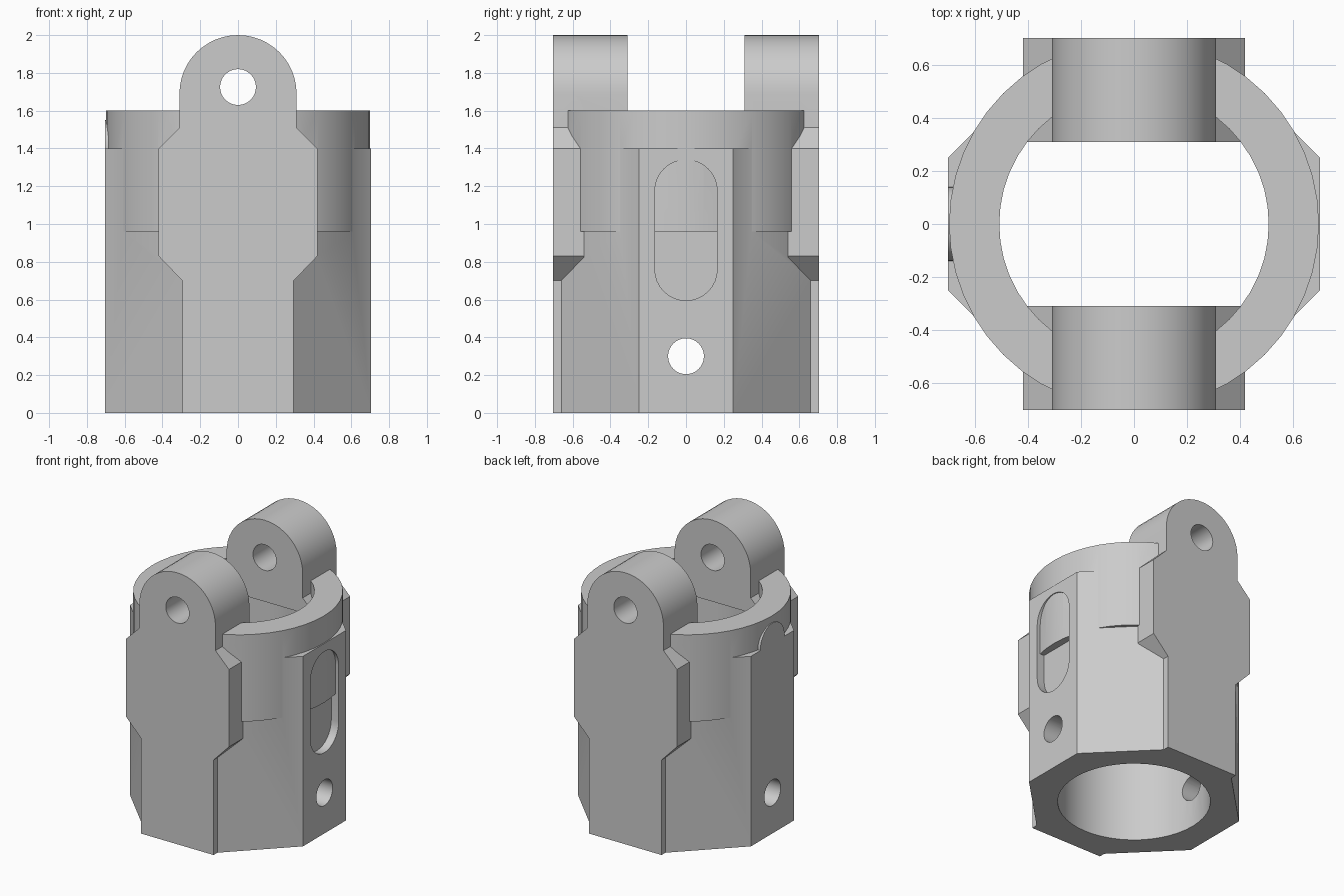
import bpy, bmesh, math
from mathutils import Vector

cube = bpy.data.objects.get("Cube")
if cube:
    bpy.data.objects.remove(cube, do_unlink=True)

grey = bpy.data.materials.new("light_grey")
grey.use_nodes = True
grey.diffuse_color = (0.6, 0.6, 0.6, 1)
grey.node_tree.nodes["Principled BSDF"].inputs["Base Color"].default_value = (0.6, 0.6, 0.6, 1)


def place(axis, a, b, depth):
    return {"x": Vector((depth, a, b)),
            "y": Vector((a, depth, b)),
            "z": Vector((a, b, depth))}[axis]


def prism(name, outline, axis, lo, hi):
    """Extrude a flat outline along an axis."""
    bm = bmesh.new()
    face = bm.faces.new([bm.verts.new(place(axis, a, b, lo)) for a, b in outline])
    new = bmesh.ops.extrude_face_region(bm, geom=[face])["geom"]
    moved = [v for v in new if isinstance(v, bmesh.types.BMVert)]
    bmesh.ops.translate(bm, verts=moved, vec=place(axis, 0, 0, hi - lo))
    bmesh.ops.recalc_face_normals(bm, faces=bm.faces[:])
    mesh = bpy.data.meshes.new(name)
    bm.to_mesh(mesh)
    bm.free()
    mesh.materials.append(grey)
    ob = bpy.data.objects.new(name, mesh)
    bpy.context.collection.objects.link(ob)
    return ob


def arc(ca, cb, r, start, end, steps):
    angles = [math.radians(start + (end - start) * i / steps) for i in range(steps + 1)]
    return [(ca + r * math.cos(t), cb + r * math.sin(t)) for t in angles]


def circle(ca, cb, r, steps=48):
    return arc(ca, cb, r, 0, 360, steps)[:-1]


def combine(target, other, operation):
    mod = target.modifiers.new(operation, "BOOLEAN")
    mod.operation, mod.solver, mod.object = operation, "EXACT", other
    bpy.context.view_layer.objects.active = target
    bpy.context.view_layer.update()
    bpy.ops.object.modifier_apply(modifier=mod.name)
    bpy.data.objects.remove(other, do_unlink=True)


# Octagonal sleeve
W, F, SIDE, FRONT = 0.705, 0.66, 0.25, 0.295
octagon = [(W, -SIDE), (W, SIDE), (FRONT, F), (-FRONT, F),
           (-W, SIDE), (-W, -SIDE), (-FRONT, -F), (FRONT, -F)]
body = prism("hinged_sleeve", octagon, "z", 0, 1.4)

# Rounded slot on the left side, partly refilled by the collar
slot = arc(0, 1.175, 0.165, 0, 180, 16) + arc(0, 0.76, 0.165, 180, 360, 16)
combine(body, prism("slot_cutter", slot, "x", 0.645, 0.8), "DIFFERENCE")

# Round collar
combine(body, prism("collar", circle(0, 0, 0.7), "z", 0.96, 1.6), "UNION")

# Arched tab on the right side
tab = [(-0.14, 1.3), (0.14, 1.3)] + arc(0, 1.41, 0.14, 0, 180, 16)
combine(body, prism("side_tab", tab, "x", -W, -0.6), "UNION")

# Front and back plates with the outer half of each lug
head = [(0.42, 1.4), (0.31, 1.51)] + arc(0, 1.69, 0.31, 0, 180, 24) + [(-0.31, 1.51), (-0.42, 1.4)]
plate = [(-0.42, 0.83), (-FRONT, 0.7), (-FRONT, 0), (FRONT, 0), (FRONT, 0.7), (0.42, 0.83)] + head
for s in (-1, 1):
    combine(body, prism("plate", plate, "y", s * 0.54, s * W), "UNION")

# Central bore
combine(body, prism("bore_cutter", circle(0, 0, 0.51), "z", -0.1, 1.8), "DIFFERENCE")

# Inner half of each lug, overhanging the bore
for s in (-1, 1):
    combine(body, prism("lug", head, "y", s * 0.31, s * 0.6), "UNION")

# Pin holes through the lugs and the lower side walls
combine(body, prism("lug_hole_cutter", circle(0, 1.725, 0.095, 32), "y", -1, 1), "DIFFERENCE")
combine(body, prism("pin_hole_cutter", circle(0, 0.3, 0.095, 32), "x", -1, 1), "DIFFERENCE")

bpy.ops.object.select_all(action="DESELECT")
body.select_set(True)
bpy.context.view_layer.objects.active = body
bpy.ops.object.shade_smooth_by_angle(angle=math.radians(25))
